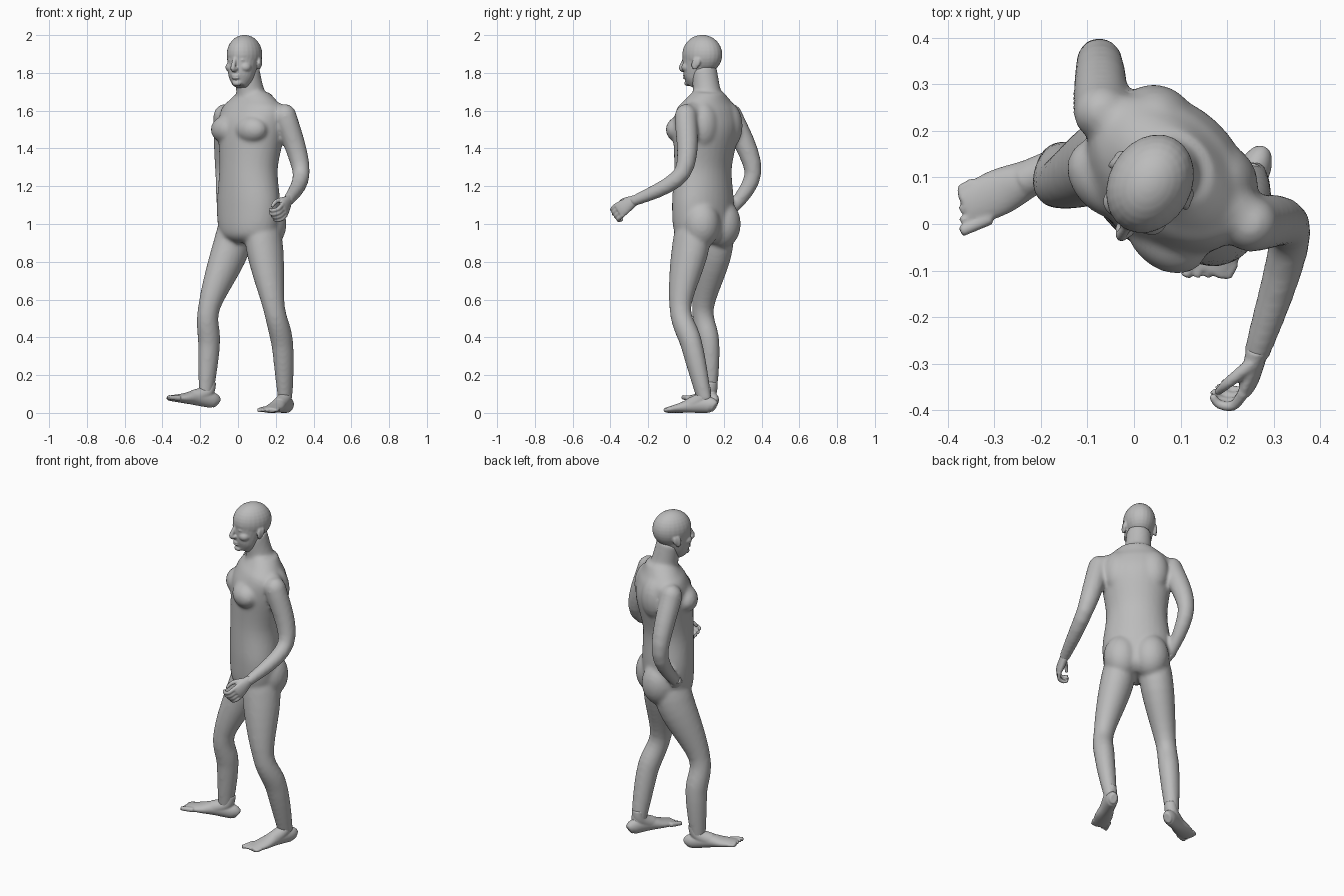
import bpy, bmesh
from math import sin, cos, pi, radians
from mathutils import Vector, Matrix

cube = bpy.data.objects.get("Cube")
if cube:
    bpy.data.objects.remove(cube)

skin = bpy.data.materials.new("plain grey")
skin.use_nodes = True
grey = (0.5, 0.5, 0.5, 1)
skin.diffuse_color = grey
skin.node_tree.nodes["Principled BSDF"].inputs["Base Color"].default_value = grey


def frame(location, yaw, pitch=0):
    """Local frame whose front is -y, turned and tipped into place."""
    return (Matrix.Translation(location) @ Matrix.Rotation(radians(yaw), 4, 'Z')
            @ Matrix.Rotation(radians(pitch), 4, 'X'))


def smooth_step(before, start, end, after, t):
    """Point on the curve between start and end."""
    slope_in, slope_out = (end - before) / 2, (after - start) / 2
    gap = end - start
    return (start + slope_in * t + (gap * 3 - slope_in * 2 - slope_out) * t ** 2
            + (slope_in + slope_out - gap * 2) * t ** 3)


def limb(bm, joints, widths, depths=None, muscle=0, matrix=Matrix(), yaw=0, sides=24, steps=6):
    """Closed tapering tube through the joints, swelling between them by muscle."""
    rows = [Vector((*joint, width, depth))
            for joint, width, depth in zip(joints, widths, depths or widths)]
    padded = [rows[0]] + rows + [rows[-1]]
    path = []
    for before, start, end, after in zip(padded, padded[1:], padded[2:], padded[3:]):
        for step in range(steps):
            t = step / steps
            swell = muscle * sin(pi * t)
            path.append(smooth_step(before, start, end, after, t) + Vector((0, 0, 0, swell, swell)))
    path.append(rows[-1])
    across = Vector((cos(radians(yaw)), sin(radians(yaw)), 0))
    rings = []
    for i, row in enumerate(path):
        ahead, behind = path[min(i + 1, len(path) - 1)], path[max(i - 1, 0)]
        along = (ahead - behind).to_3d().normalized()
        side = (across - along * across.dot(along)).normalized()
        front = along.cross(side)
        ring = []
        for k in range(sides):
            angle = 2 * pi * k / sides
            offset = side * row[3] * cos(angle) + front * row[4] * sin(angle)
            ring.append(bm.verts.new(matrix @ (row.to_3d() + offset)))
        rings.append(ring)
    for low, high in zip(rings, rings[1:]):
        for k in range(sides):
            bm.faces.new((low[k - 1], low[k], high[k], high[k - 1]))
    bm.faces.new(rings[0])
    bm.faces.new(rings[-1])


def ball(bm, location, size, matrix=Matrix()):
    placed = matrix @ Matrix.Translation(location) @ Matrix.Diagonal((*size, 1))
    bmesh.ops.create_uvsphere(bm, u_segments=24, v_segments=16, radius=1, matrix=placed)


def finish(bm, name, voxel, rounds):
    """Fuse the overlapping volumes into one soft skin."""
    bmesh.ops.recalc_face_normals(bm, faces=bm.faces)
    mesh = bpy.data.meshes.new(name)
    bm.to_mesh(mesh)
    bm.free()
    mesh.materials.append(skin)
    mesh.shade_smooth()
    obj = bpy.data.objects.new(name, mesh)
    bpy.context.collection.objects.link(obj)
    fuse = obj.modifiers.new("fuse", 'REMESH')
    fuse.mode = 'VOXEL'
    fuse.voxel_size = voxel
    fuse.use_smooth_shade = True
    soften = obj.modifiers.new("soften", 'SMOOTH')
    soften.factor = 0.5
    soften.iterations = rounds


# Pose: the joints of each arm and leg
left_arm = [(.25, 0, 1.57), (.335, -.02, 1.27), (.26, -.29, 1.115)]
right_arm = [(-.07, .24, 1.57), (-.075, .355, 1.27), (-.08, .21, 1.04)]
left_leg = [(.12, .05, 1.06), (.14, .025, .88), (.19, -.03, .56), (.235, .03, .36), (.25, .1, .06)]
right_leg = [(0, .155, 1.06), (-.035, .15, .88), (-.153, .09, .56), (-.153, .12, .36), (-.17, .125, .09)]
neck_base = (.08, .115, 1.62)

# Torso: height, half width and half depth of each section
sections = [(.9, .09, .08), (.95, .17, .13), (1.1, .188, .14), (1.3, .168, .138),
            (1.5, .195, .155), (1.6, .195, .13), (1.65, .15, .1), (1.7, .085, .075)]
heights, widths, depths = zip(*sections)
body = bmesh.new()
spine = []
for z in heights:
    lean = .08 * max(0, z - 1.3)
    spine.append((.056 + lean, .09 + lean, z))
limb(body, spine, widths, depths, yaw=-43, sides=32)
limb(body, [neck_base, (.065, .11, 1.7), (.045, .095, 1.82)], (.1, .075, .068))
torso = frame((.065, .1, 0), -43)
for s in (-1, 1):
    # Chest, shoulder blades and buttocks
    ball(body, (s * .085, -.085, 1.5), (.1, .075, .075), torso)
    ball(body, (s * .09, .07, 1.52), (.09, .085, .13), torso)
    ball(body, (s * .08, .045, 1), (.1, .105, .13), torso)

# Arms and legs
for arm in (left_arm, right_arm):
    ball(body, arm[0], (.06, .06, .065))
    limb(body, [neck_base, arm[0]], (.07, .056), yaw=90)
    limb(body, arm, (.06, .045, .027), muscle=.003)
for leg in (left_leg, right_leg):
    limb(body, leg, (.07, .092, .056, .055, .033), (.08, .105, .06, .06, .04), muscle=.002, yaw=-45)
finish(body, "body", .01, 8)


# Feet: distance from ankle, half width and half height, with the sole flat
def foot(name, side, matrix):
    bm = bmesh.new()
    profile = [(.06, .02, .028), (.03, .034, .042), (-.06, .039, .041), (-.14, .05, .026), (-.22, .044, .014)]
    lengths, widths, heights = zip(*profile)
    limb(bm, [(0, y, z) for y, z in zip(lengths, heights)], widths, heights, matrix=matrix)
    limb(bm, [(0, 0, .14), (0, -.01, .08), (0, -.08, .04)], (.033, .037, .04), matrix=matrix)
    for toe in range(5):
        x, tip = side * .021 * (toe - 2), -.25 + .009 * toe
        radius = .011 if toe else .015
        limb(bm, [(x, -.18, .02), (x, tip, .014)], (radius, radius * .8), matrix=matrix, sides=12)
    finish(bm, name, .005, 3)


foot("left_foot", 1, frame((.25, .098, 0), -24))
foot("right_foot", -1, frame((-.168, .125, .03), -65, -9))


# Hands, with the fingers curling towards the palm
def hand(name, side, wrist, forward, palm):
    forward, palm = Vector(forward).normalized(), Vector(palm)
    palm = (palm - forward * palm.dot(forward)).normalized()
    thumb_side = palm.cross(forward) * side
    matrix = Matrix((thumb_side, forward, palm)).transposed().to_4x4()
    matrix.translation = wrist
    bm = bmesh.new()
    limb(bm, [(0, -.03, 0), (0, .05, 0), (0, .085, 0)], (.026, .042, .04), (.024, .02, .013), matrix=matrix)
    for finger in range(4):
        x, reach = .033 - .022 * finger, 1 - .06 * abs(finger - 1)
        joints = [(x, .07 + reach * out, reach * curl)
                  for out, curl in ((0, 0), (.042, .015), (.052, .048), (.035, .07))]
        limb(bm, joints, (.012, .011, .01, .008), matrix=matrix, sides=12)
    limb(bm, [(.02, 0, 0), (.045, .05, .035), (.038, .09, .055)], (.015, .012, .008), matrix=matrix, sides=12)
    finish(bm, name, .005, 2)


hand("left_hand", 1, left_arm[-1], (-.2, -.75, -.5), (-1, .1, -.3))
hand("right_hand", -1, right_arm[-1], (.4, -.45, -.8), (.7, -.5, 0))

# Head: skull and jaw
head = bmesh.new()
face = frame((.032, .082, 0), -29)
ball(head, (0, .005, 1.897), (.089, .111, .104), face)
limb(head, [(0, -.055, 1.732), (0, -.035, 1.775), (0, -.01, 1.87)], (.036, .066, .083), (.04, .068, .096),
     matrix=face)
# Nose, brow, lips and chin
limb(head, [(0, -.095, 1.885), (0, -.122, 1.828), (0, -.105, 1.812)], (.009, .013, .011), matrix=face)
ball(head, (0, -.065, 1.893), (.062, .039, .014), face)
for z in (1.773, 1.786):
    ball(head, (0, -.094, z), (.024, .014, .007), face)
ball(head, (0, -.08, 1.745), (.026, .02, .016), face)
for s in (-1, 1):
    # Eyelids, nostrils, cheeks and ears
    ball(head, (s * .033, -.083, 1.868), (.017, .014, .008), face)
    ball(head, (s * .012, -.108, 1.822), (.009, .012, .009), face)
    ball(head, (s * .042, -.06, 1.83), (.032, .034, .028), face)
    ear = face @ frame((s * .087, .012, 1.85), s * 20, -12)
    ball(head, (0, 0, 0), (.009, .021, .034), ear)
    ball(head, (s * .005, .012, .008), (.008, .013, .025), ear)
finish(head, "head", .005, 4)
